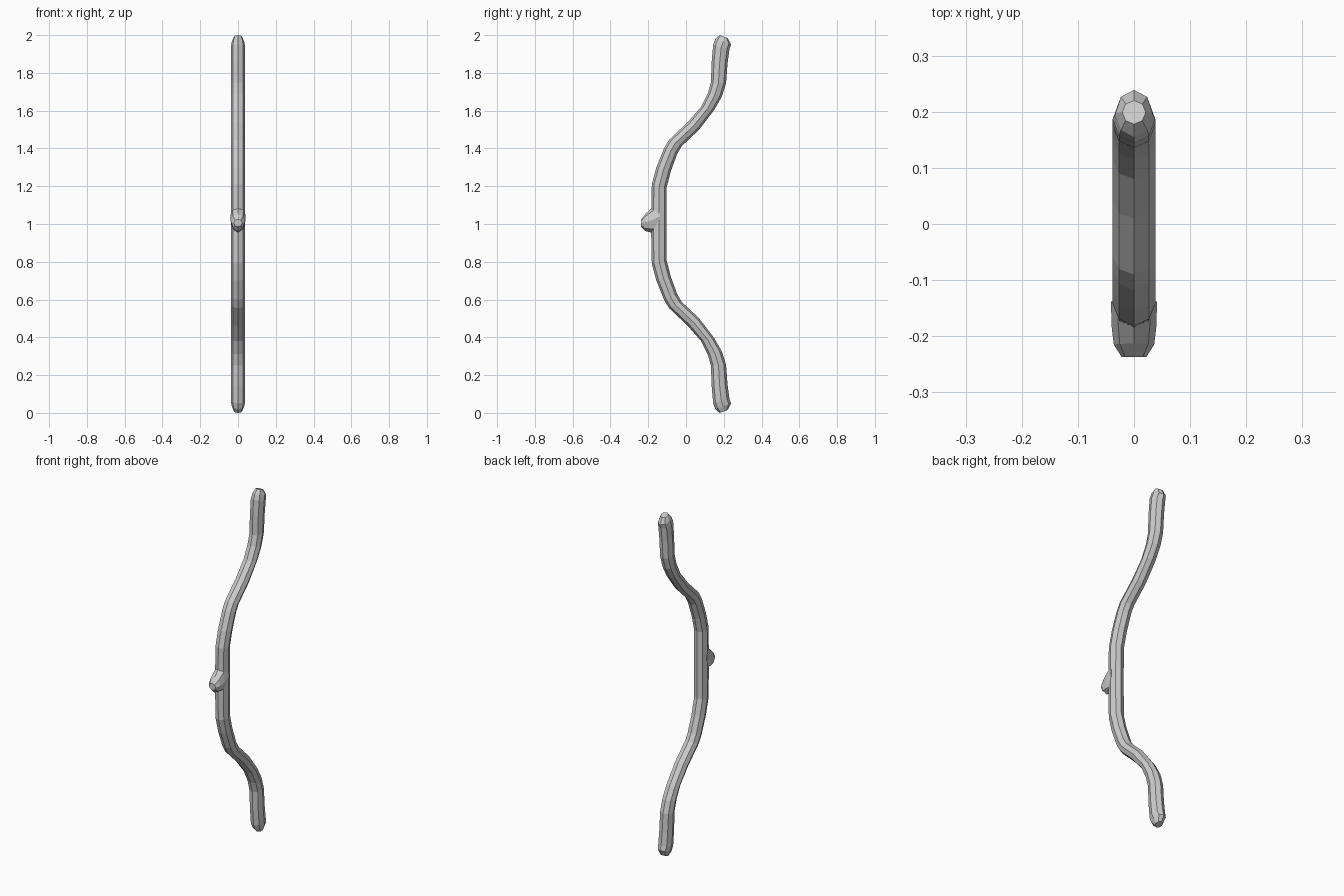
import bpy, bmesh, math
from mathutils import Vector

if "Cube" in bpy.data.objects:
    bpy.data.objects.remove(bpy.data.objects["Cube"])

SIDES = 8


def loft(name, rings):
    """Skin octagonal rings, each given as (front yz, back yz, half width)."""
    bm = bmesh.new()
    loops = []
    for front, back, half in rings:
        f, b = Vector((0, *front)), Vector((0, *back))
        mid, arm = (f + b) / 2, (f - b) / 2
        loop = []
        for i in range(SIDES):
            a = 2 * math.pi * i / SIDES
            loop.append(bm.verts.new(mid + arm * math.cos(a) + Vector((half * math.sin(a), 0, 0))))
        loops.append(loop)
    for p, q in zip(loops, loops[1:]):
        for i in range(SIDES):
            j = (i + 1) % SIDES
            bm.faces.new((p[i], p[j], q[j], q[i]))
    bm.faces.new(loops[0])
    bm.faces.new(loops[-1])
    bmesh.ops.recalc_face_normals(bm, faces=bm.faces[:])
    mesh = bpy.data.meshes.new(name)
    bm.to_mesh(mesh)
    bm.free()
    obj = bpy.data.objects.new(name, mesh)
    bpy.context.collection.objects.link(obj)
    return obj


# Bow stave: upper limb from grip to tip, mirrored for the lower limb
W = 0.038
upper = [
    ((-.184, 1.07), (-.102, 1.07), W),
    ((-.181, 1.21), (-.102, 1.195), W),
    ((-.157, 1.30), (-.080, 1.28), W),
    ((-.117, 1.40), (-.045, 1.375), W),
    ((-.090, 1.445), (-.022, 1.413), W),
    ((.010, 1.54), (.070, 1.50), W),
    ((.080, 1.62), (.150, 1.605), W),
    ((.115, 1.69), (.190, 1.675), W),
    ((.132, 1.75), (.212, 1.745), W),
    ((.136, 1.86), (.220, 1.85), W),
    ((.144, 1.95), (.230, 1.925), W),
    ((.155, 1.98), (.239, 1.95), .033),
    ((.178, 2.00), (.220, 1.985), .021),
]
lower = [((f[0], 2 - f[1]), (b[0], 2 - b[1]), w) for f, b, w in reversed(upper)]
loft("bow_stave", lower + upper)

# Knob on the front of the grip
loft("grip_knob", [
    ((-.138, 1.125), (-.138, .955), .041),
    ((-.180, 1.085), (-.184, .955), .040),
    ((-.213, 1.055), (-.217, .963), .036),
    ((-.237, 1.025), (-.237, .985), .022),
])
